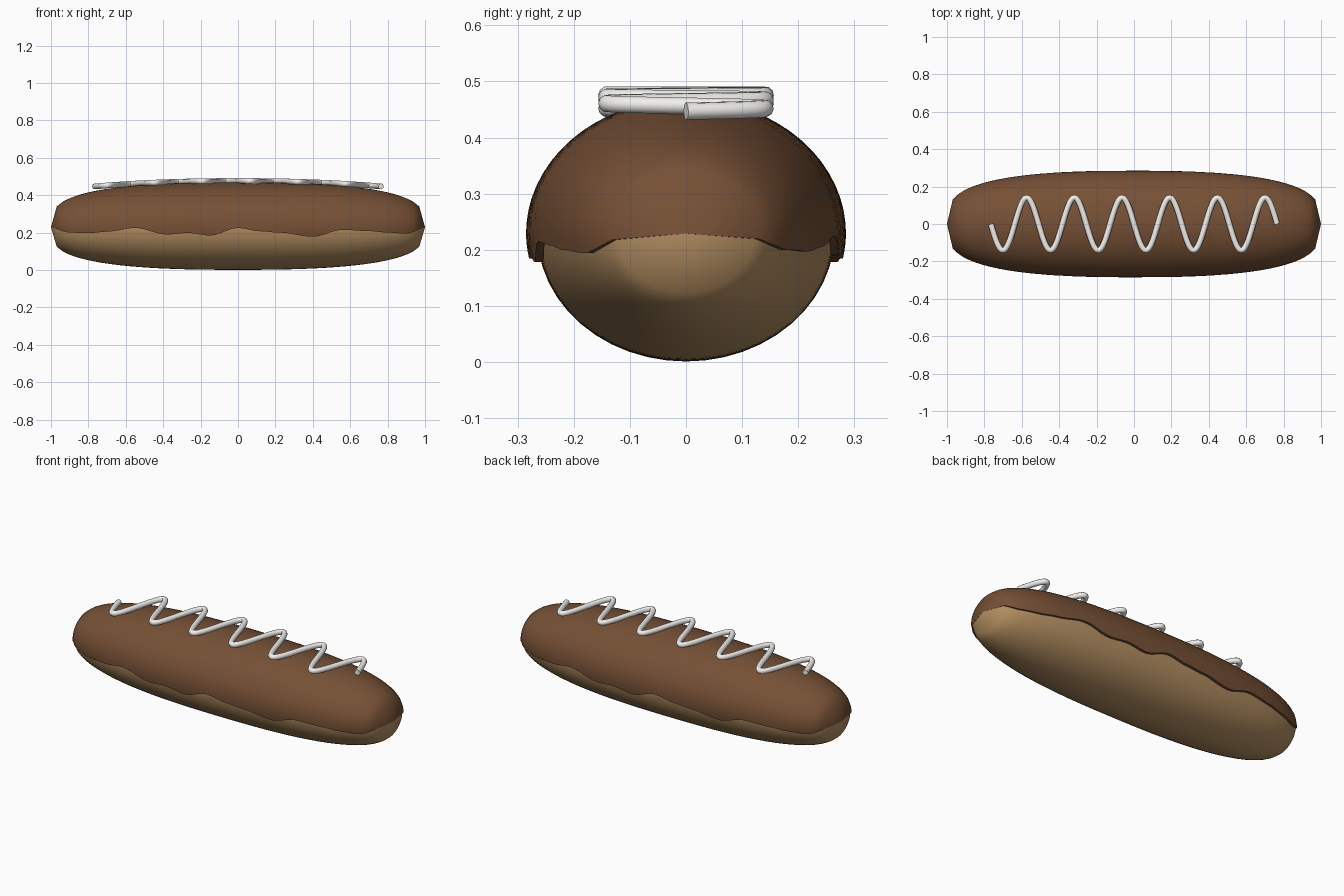
import bpy, bmesh
from math import sin, cos, pi, asin

if "Cube" in bpy.data.objects:
    bpy.data.objects.remove(bpy.data.objects["Cube"])

SEG, ARC, CZ = 64, 32, 0.229


def taper(x):
    return max(0.0, 1 - abs(x) ** 2.5) ** 0.3


def paint(obj, rgb):
    mat = bpy.data.materials.new(obj.name + "_colour")
    mat.diffuse_color = (*rgb, 1)
    mat.use_nodes = True
    mat.node_tree.nodes["Principled BSDF"].inputs["Base Color"].default_value = mat.diffuse_color
    obj.data.materials.append(mat)


def skin(name, rings, rgb):
    # Loft closed rings along x, finishing at a pole on each end
    bm = bmesh.new()
    loops = [[bm.verts.new(p) for p in ring] for ring in rings]
    n = len(loops[0])
    for a, b in zip(loops, loops[1:]):
        for i in range(n):
            j = (i + 1) % n
            bm.faces.new((a[i], a[j], b[j], b[i]))
    bmesh.ops.remove_doubles(bm, verts=bm.verts, dist=1e-5)
    bmesh.ops.recalc_face_normals(bm, faces=bm.faces)
    me = bpy.data.meshes.new(name)
    bm.to_mesh(me)
    bm.free()
    obj = bpy.data.objects.new(name, me)
    bpy.context.collection.objects.link(obj)
    paint(obj, rgb)
    bpy.ops.object.select_all(action='DESELECT')
    obj.select_set(True)
    bpy.context.view_layer.objects.active = obj
    bpy.ops.object.shade_smooth_by_angle(angle=pi / 3)
    return obj


# Wavy lower rim of the icing: (x, z) points along the front
RIM = [(-1, .225), (-.9, .2), (-.8, .197), (-.7, .205), (-.55, .225),
       (-.38, .19), (-.27, .198), (-.15, .184), (0, .225), (.12, .207),
       (.22, .2), (.4, .178), (.56, .215), (.7, .208), (.8, .2),
       (.9, .194), (1, .225)]


def rim(x):
    for (x0, z0), (x1, z1) in zip(RIM, RIM[1:]):
        if x <= x1:
            t = (1 - cos(pi * (x - x0) / (x1 - x0))) / 2
            return z0 + (z1 - z0) * t
    return RIM[-1][1]


xs = [-1 + 2 * i / SEG for i in range(SEG + 1)]

# Pastry body
body = []
for x in xs:
    p = taper(x)
    body.append([(x, .265 * p * cos(2 * pi * k / 48), CZ + .228 * p * sin(2 * pi * k / 48))
                 for k in range(48)])
skin("pastry", body, (.45, .27, .12))

# Icing shell: outer arc over the top, then back along a thinner inner arc
icing = []
for x in xs:
    p = taper(x)
    ring = []
    for ry, rz, ks in ((.285, .24, range(ARC + 1)), (.270, .230, range(ARC, -1, -1))):
        front, back = [asin(max(-1, min(1, (rim(s) - CZ) / (rz * p)))) if p > 0 else 0
                       for s in (x, -x)]
        for k in ks:
            a = back + (pi - front - back) * k / ARC
            ring.append((x, ry * p * cos(a), CZ + rz * p * sin(a)))
    icing.append(ring)
skin("icing", icing, (.18, .08, .036))

# Zigzag drizzle
cu = bpy.data.curves.new("drizzle", 'CURVE')
cu.dimensions = '3D'
cu.bevel_depth = .0155
cu.bevel_resolution = 3
cu.use_fill_caps = True
sp = cu.splines.new('POLY')
N = 192
sp.points.add(N)
for i, pt in enumerate(sp.points):
    x = -.765 + 1.53 * i / N
    z = .476 - .029 * (abs(x) / .765) ** 2.2
    pt.co = (x, -.141 * sin(12 * pi * i / N), z, 1)
drizzle = bpy.data.objects.new("drizzle", cu)
bpy.context.collection.objects.link(drizzle)
bpy.ops.object.select_all(action='DESELECT')
drizzle.select_set(True)
bpy.context.view_layer.objects.active = drizzle
bpy.ops.object.convert(target='MESH')
drizzle = bpy.context.object
paint(drizzle, (.88, .87, .84))
bpy.ops.object.shade_smooth_by_angle(angle=pi / 3)
